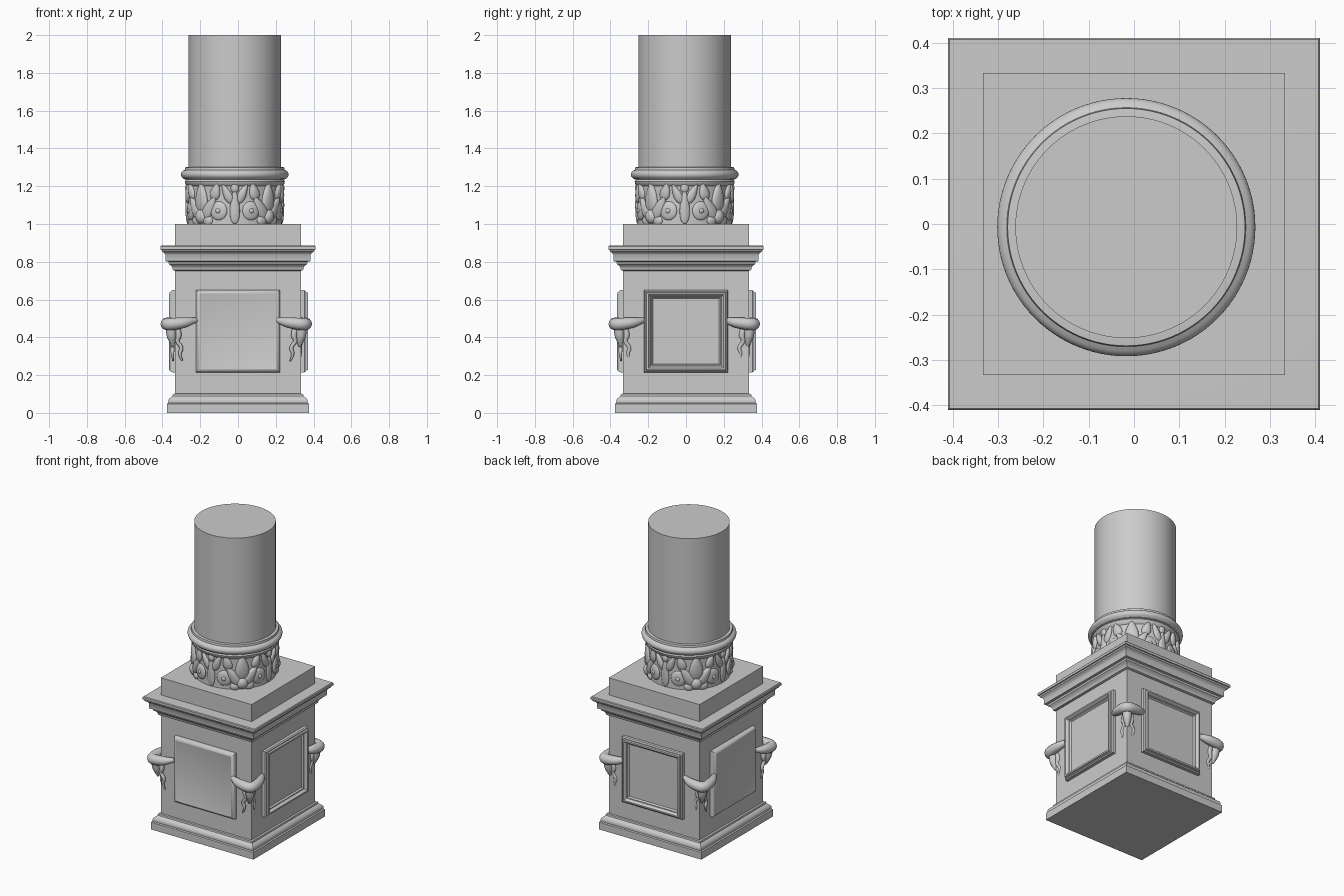
import bpy, bmesh
from math import radians, cos, sin, pi, sqrt
from mathutils import Matrix, Vector

if "Cube" in bpy.data.objects:
    bpy.data.objects.remove(bpy.data.objects["Cube"])

CX, CY = -0.017, -0.007          # column axis sits slightly off the pedestal centre


def finish(name, bm, angle=35):
    bmesh.ops.recalc_face_normals(bm, faces=bm.faces)
    me = bpy.data.meshes.new(name)
    bm.to_mesh(me)
    bm.free()
    me.shade_smooth()
    me.set_sharp_from_angle(angle=radians(angle))
    ob = bpy.data.objects.new(name, me)
    bpy.context.collection.objects.link(ob)
    return ob


def loft(name, profile, sides, aspect=1.0, bottom=True):
    """Stack regular rings (radius, z); sides == 4 gives squares by half width."""
    bm = bmesh.new()
    k, off = (sqrt(2), pi / 4) if sides == 4 else (1, 0)
    rings = []
    for r, z in profile:
        rings.append([bm.verts.new((r * k * cos(off + 2 * pi * i / sides),
                                    r * k * aspect * sin(off + 2 * pi * i / sides), z))
                      for i in range(sides)])
    for a, b in zip(rings, rings[1:]):
        for i in range(sides):
            j = (i + 1) % sides
            bm.faces.new((a[i], a[j], b[j], b[i]))
    if bottom:
        bm.faces.new(rings[0][::-1])
    bm.faces.new(rings[-1])
    return finish(name, bm)


# Pedestal: base moulding, die, cornice, top block
loft("base_moulding", [(.376, 0), (.376, .048), (.368, .052), (.37, .062), (.366, .074),
                       (.355, .083), (.347, .09), (.345, .1), (.333, .102)], 4)
loft("pedestal_die", [(.333, .09), (.333, .78)], 4)
loft("cornice", [(.333, .752), (.345, .757), (.347, .768), (.353, .778), (.366, .788),
                 (.368, .8), (.383, .803), (.385, .838), (.39, .846), (.402, .854),
                 (.405, .863), (.411, .865), (.411, .88), (.407, .885), (.333, .887)], 4)
loft("top_block", [(.333, .87), (.333, 1.0)], 4)

# Panels: plain cushions on front and left, framed ones on right and back
plain = [(.222, .325), (.222, .345), (.219, .353), (.21, .362), (.203, .365), (.197, .363)]
framed = [(.222, .325), (.222, .352), (.216, .359), (.211, .36), (.208, .37), (.198, .371),
          (.192, .364), (.188, .353), (.183, .352), (.176, .342)]
for name, prof, turn in (("front_panel", plain, 0), ("right_panel", framed, 90),
                         ("back_panel", framed, 180), ("left_panel", plain, 270)):
    ob = loft(name, prof, 4, aspect=.98)
    ob.matrix_world = (Matrix.Translation((0, 0, .432)) @ Matrix.Rotation(radians(turn), 4, 'Z')
                       @ Matrix.Rotation(radians(90), 4, 'X'))

# Column shaft and collar ring
collar = [(.249, .99), (.249, 1.2), (.262, 1.212), (.265, 1.225), (.258, 1.235), (.27, 1.238)]
collar += [(.262 + .023 * cos(t), 1.262 + .023 * sin(t))
           for t in [radians(-60 + 15 * i) for i in range(9)]]
collar += [(.264, 1.287), (.262, 1.3), (.245, 1.302)]
for ob in (loft("column_shaft", [(.245, 1.0), (.245, 2.0)], 96),
           loft("collar", collar, 96)):
    ob.location = (CX, CY, 0)


# Carved relief: each lump is a squashed sphere, leaves taper to a point
def lump(bm, ang, z, depth, width, height, tilt=0, leaf=True, r=.249):
    vs = bmesh.ops.create_uvsphere(bm, u_segments=20, v_segments=12, radius=1)["verts"]
    m = (Matrix.Rotation(radians(ang), 4, 'Z') @ Matrix.Translation((r, 0, z))
         @ Matrix.Rotation(radians(tilt), 4, 'X')
         @ Matrix.Diagonal((depth, width, height, 1)))
    for v in vs:
        if leaf:
            v.co.y *= sqrt(max(0, (1 - v.co.z) / 1.3))
        v.co = m @ v.co


bm = bmesh.new()
for q in range(4):
    a = 45 + 90 * q
    lump(bm, a, 1.04, .028, .036, .038, leaf=False)           # bud
    lump(bm, a, 1.145, .02, .045, .085)                       # central leaf
    lump(bm, a + 45, 1.10, .013, .028, .1)                    # divider leaf
    lump(bm, a + 45, 1.19, .014, .022, .026, leaf=False)
    for s in (-1, 1):
        lump(bm, a + s * 13, 1.09, .018, .033, .075, tilt=-s * 32)
        lump(bm, a + s * 25, 1.07, .014, .047, .05, leaf=False)
        lump(bm, a + s * 25, 1.07, .02, .018, .018, leaf=False)
        lump(bm, a + s * 21, 1.175, .018, .03, .05, tilt=-s * 15)
        lump(bm, a + s * 35, 1.165, .016, .024, .06, tilt=s * 25)
        lump(bm, a + s * 10, 1.018, .014, .03, .025, leaf=False)
relief = finish("collar_leaf_relief", bm, 60)
relief.location = (CX, CY, 0)


# Corner ornaments: a horn crescent wrapping each corner, a muzzle and hanging scrolls
def tube(name, pts):
    cu = bpy.data.curves.new(name + "_path", 'CURVE')
    cu.dimensions, cu.bevel_depth, cu.bevel_resolution = '3D', 1, 4
    cu.use_fill_caps = True
    sp = cu.splines.new('NURBS')
    sp.points.add(len(pts) - 1)
    for p, (x, y, z, r) in zip(sp.points, pts):
        p.co, p.radius = (x, y, z, 1), r
    sp.order_u, sp.use_endpoint_u, sp.resolution_u = 3, True, 6
    ob = bpy.data.objects.new(name + "_path", cu)
    bpy.context.collection.objects.link(ob)
    dg = bpy.context.evaluated_depsgraph_get()
    me = bpy.data.meshes.new_from_object(ob.evaluated_get(dg))
    bpy.data.objects.remove(ob)
    me.shade_smooth()
    return me


half = [(.212, .342, .492, .012), (.25, .36, .482, .024), (.3, .37, .474, .031)]
horn = tube("corner_horn", half + [(.368, .368, .468, .033)]
            + [(y, x, z, r) for x, y, z, r in half[::-1]])
muzzle = tube("corner_muzzle", [(.345, .345, .47, .03), (.345, .345, .42, .028),
                                (.338, .338, .38, .02), (.335, .335, .35, .006)])
drop = [(.315, .337, .45, .016), (.3, .34, .41, .017), (.318, .34, .38, .01),
        (.285, .338, .345, .011), (.305, .338, .31, .009), (.285, .335, .275, .004)]
scroll_a = tube("corner_scroll_a", drop)
scroll_b = tube("corner_scroll_b", [(y, x, z, r) for x, y, z, r in drop])
for i in range(4):
    for me in (horn, muzzle, scroll_a, scroll_b):
        ob = bpy.data.objects.new(f"{me.name}_{i + 1}", me)
        bpy.context.collection.objects.link(ob)
        ob.rotation_euler.z = i * pi / 2
        ob.location = (-.009, -.009, 0)
